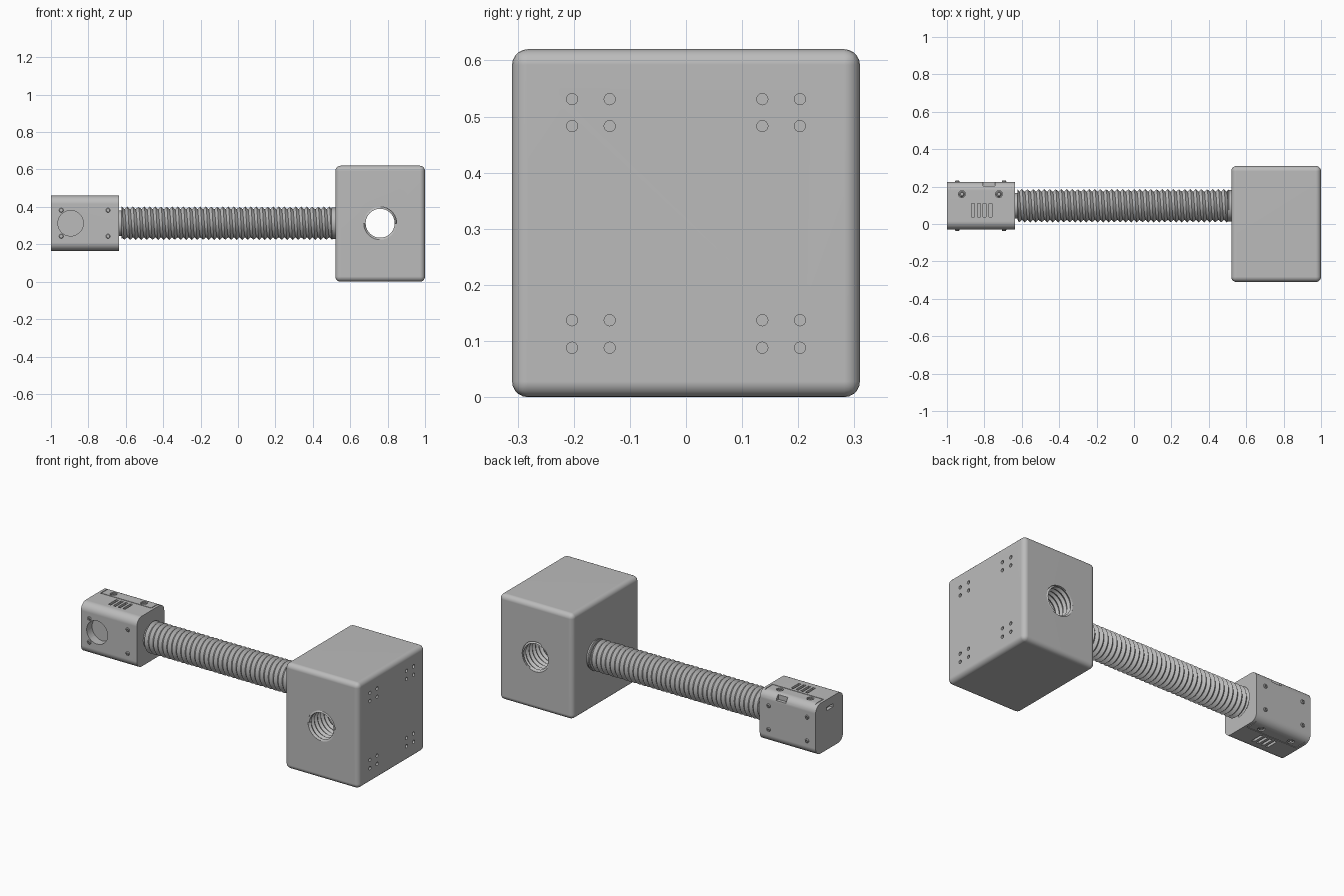
import bpy, bmesh, math
from mathutils import Matrix, Vector

if "Cube" in bpy.data.objects:
    bpy.data.objects.remove(bpy.data.objects["Cube"])

grey = bpy.data.materials.new("plain_grey")
grey.use_nodes = True
grey.diffuse_color = (0.5, 0.5, 0.5, 1)
grey.node_tree.nodes["Principled BSDF"].inputs["Base Color"].default_value = (0.5, 0.5, 0.5, 1)


def finish(name, bm, smooth=True):
    mesh = bpy.data.meshes.new(name)
    bm.to_mesh(mesh)
    bm.free()
    ob = bpy.data.objects.new(name, mesh)
    bpy.context.collection.objects.link(ob)
    mesh.materials.append(grey)
    if smooth:
        shade(ob)
    return ob


def shade(ob):
    bpy.ops.object.select_all(action='DESELECT')
    ob.select_set(True)
    bpy.context.view_layer.objects.active = ob
    bpy.ops.object.shade_smooth_by_angle(angle=math.radians(35))


def frame(pos, axis):
    """Placement that turns local z towards the given axis."""
    turn = Vector((0, 0, 1)).rotation_difference(Vector(axis)).to_matrix().to_4x4()
    return Matrix.Translation(pos) @ turn


def add_box(bm, lo, hi):
    lo, hi = Vector(lo), Vector(hi)
    mat = Matrix.Translation((lo + hi) / 2) @ Matrix.Diagonal((*(hi - lo), 1))
    return bmesh.ops.create_cube(bm, size=1, matrix=mat)["verts"]


def add_cylinder(bm, pos, axis, radius, depth, sides=24):
    bmesh.ops.create_cone(bm, cap_ends=True, segments=sides, radius1=radius,
                          radius2=radius, depth=depth, matrix=frame(pos, axis))


def lathe(name, profile, pos, axis, sides=24):
    bm = bmesh.new()
    pts = [bm.verts.new((r, 0, h)) for r, h in profile]
    edges = [bm.edges.new(p) for p in zip(pts, pts[1:])]
    bmesh.ops.spin(bm, geom=pts + edges, cent=(0, 0, 0), axis=(0, 0, 1),
                   angle=math.tau, steps=sides)
    bmesh.ops.remove_doubles(bm, verts=bm.verts, dist=0.0001)
    bmesh.ops.recalc_face_normals(bm, faces=bm.faces)
    bm.transform(frame(pos, axis))
    return finish(name, bm)


def thread(name, pos, axis, length, r_in, r_out, pitch, inward=False, sides=40):
    """Helical V-thread running from pos along the axis."""
    bm = bmesh.new()
    rows = range(-2, math.ceil(2 * length / pitch) + 3)
    grid = {}
    for k in rows:
        for j in range(sides):
            a = math.tau * j / sides
            h = min(max(pitch * (k / 2 + j / sides), 0), length)
            r = r_out if k % 2 else r_in
            grid[k, j] = bm.verts.new((r * math.cos(a), r * math.sin(a), h))
    for k in rows:
        for j in range(sides):
            nk, nj = (k, j + 1) if j + 1 < sides else (k + 2, 0)
            quad = [grid.get(c) for c in ((k, j), (nk, nj), (nk + 1, nj), (k + 1, j))]
            if None in quad:
                continue
            heights = [v.co.z for v in quad]
            if max(heights) - min(heights) > 0.0001:
                bm.faces.new(quad[::-1] if inward else quad)
    loose = [v for v in bm.verts if not v.link_faces]
    bmesh.ops.delete(bm, geom=loose, context='VERTS')
    bm.transform(frame(pos, axis))
    return finish(name, bm)


def carve(ob, cut_bm):
    """Cut the given shapes out of the object and bake the result."""
    cutter = finish("cutter", cut_bm, smooth=False)
    cutter.hide_render = True
    mod = ob.modifiers.new("cut", 'BOOLEAN')
    mod.operation = 'DIFFERENCE'
    mod.solver = 'EXACT'
    mod.use_self = True
    mod.object = cutter
    bpy.context.view_layer.update()
    done = bpy.data.meshes.new_from_object(ob.evaluated_get(bpy.context.evaluated_depsgraph_get()))
    ob.modifiers.clear()
    ob.data = done
    bpy.data.objects.remove(cutter)
    shade(ob)
    ob.modifiers.new("even_normals", 'WEIGHTED_NORMAL').keep_sharp = True


MID = 0.3125      # height of the shared centre line
ROD_Y = 0.0975

# Large rounded block with a cross bore and four groups of small holes
bm = bmesh.new()
add_box(bm, (0.52, -0.31, 0), (1, 0.31, 0.62))
bmesh.ops.bevel(bm, geom=bm.edges[:], offset=0.028, segments=5, profile=0.5, affect='EDGES')
block = finish("block", bm)
cut = bmesh.new()
add_cylinder(cut, (0.76, 0, MID), (0, 1, 0), 0.088, 0.8, 40)
for y in (-0.203, -0.136, 0.136, 0.203):
    for z in (0.088, 0.137, 0.483, 0.531):
        add_cylinder(cut, (1, y, z), (1, 0, 0), 0.01, 0.08, 16)
carve(block, cut)
thread("bore_thread", (0.76, -0.31, MID), (0, 1, 0), 0.62, 0.0775, 0.0885, 0.03, inward=True)

# Threaded rod with plain collars at both ends
thread("threaded_rod", (-0.622, ROD_Y, MID), (1, 0, 0), 1.13, 0.075, 0.089, 0.03)
lathe("rod_core", [(0, 0), (0.068, 0), (0.068, 0.03), (0.074, 0.03), (0.074, 1.15),
                   (0.084, 1.15), (0.084, 1.18), (0, 1.18)],
      (-0.65, ROD_Y, MID), (1, 0, 0), 40)

# Head housing, rounded along its length
bm = bmesh.new()
add_box(bm, (-1, -0.03, 0.165), (-0.637, 0.225, 0.46))
long_edges = [e for e in bm.edges if abs(e.verts[0].co.x - e.verts[1].co.x) > 0.1]
bmesh.ops.bevel(bm, geom=long_edges, offset=0.045, segments=8, profile=0.5, affect='EDGES')
head = finish("head_housing", bm)

cut = bmesh.new()
# Lens recess, edge port and end slot
add_cylinder(cut, (-0.895, -0.03, MID), (0, 1, 0), 0.068, 0.1, 40)
add_box(cut, (-0.807, 0.204, 0.425), (-0.743, 0.24, 0.48))
add_box(cut, (-1.02, 0.065, 0.395), (-0.98, 0.125, 0.415))
cover_screws = [-0.92, -0.722]
for side in (1, -1):
    face = MID + side * 0.1475
    low, high = sorted((face - side * 0.005, face + side * 0.02))
    # Cover outline
    add_box(cut, (-0.984, 0.127, low), (-0.652, 0.131, high))
    for x in (-0.984, -0.656):
        add_box(cut, (x, 0.129, low), (x + 0.004, 0.24, high))
    # Vents and countersinks
    for i in range(4):
        x = -0.869 + i * 0.031
        add_box(cut, (x, 0.037, face - 0.02), (x + 0.016, 0.11, face + 0.02))
    for x in cover_screws:
        add_cylinder(cut, (x, 0.16, face), (0, 0, 1), 0.019, 0.024)
carve(head, cut)

# Screws with round drive sockets
SCREW = [(0, -0.004), (0.45, -0.004), (0.45, 0.007), (0.75, 0.007), (1, 0.003), (1, -0.01)]


def screw(name, pos, axis, radius):
    lathe(name, [(r * radius, h) for r, h in SCREW], pos, axis)


for side in (1, -1):
    for x in cover_screws:
        screw("cover_screw", (x, 0.16, MID + side * 0.139), (0, 0, side), 0.015)
    for x in (-0.945, -0.695):
        for z in (0.243, 0.382):
            y = 0.225 if side > 0 else -0.03
            screw("side_screw", (x, y, z), (0, side, 0), 0.012)
